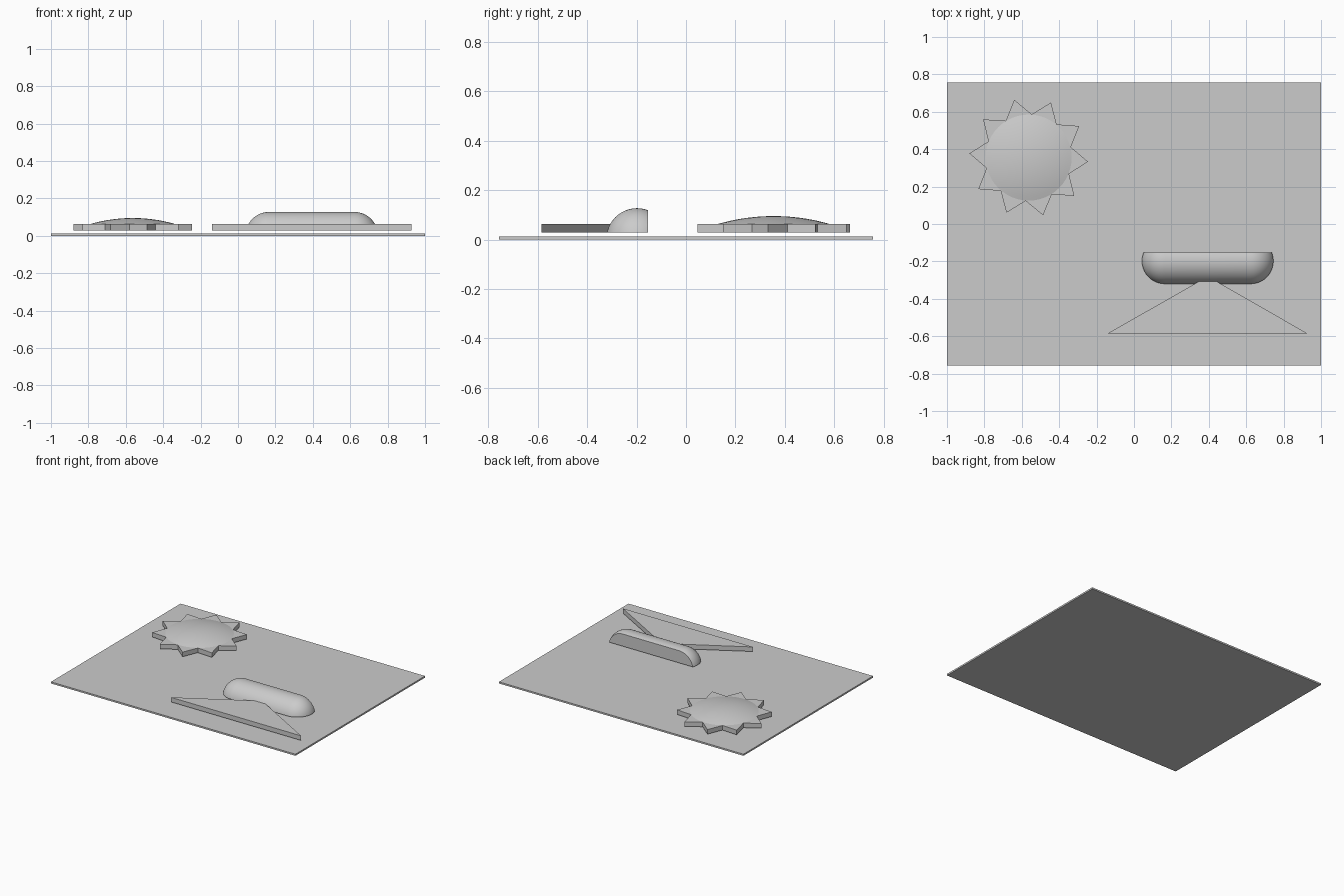
import bpy, bmesh
from math import sin, cos, asin, pi, radians
from mathutils import Vector

cube = bpy.data.objects.get("Cube")
if cube:
    bpy.data.objects.remove(cube, do_unlink=True)

grey = bpy.data.materials.new("plain grey")
grey.use_nodes = True
grey.diffuse_color = (0.6, 0.6, 0.6, 1)
grey.node_tree.nodes["Principled BSDF"].inputs["Base Color"].default_value = (0.6, 0.6, 0.6, 1)

LOW, HIGH = 0.028, 0.062      # underside and top of the raised flat shapes


def finish(bm, name, smooth=False):
    bmesh.ops.recalc_face_normals(bm, faces=bm.faces)
    mesh = bpy.data.meshes.new(name)
    bm.to_mesh(mesh)
    bm.free()
    mesh.materials.append(grey)
    obj = bpy.data.objects.new(name, mesh)
    bpy.context.collection.objects.link(obj)
    if smooth:
        bpy.ops.object.select_all(action='DESELECT')
        obj.select_set(True)
        bpy.context.view_layer.objects.active = obj
        bpy.ops.object.shade_smooth_by_angle(angle=radians(35))
    return obj


def prism(name, outline, low, high):
    bm = bmesh.new()
    face = bm.faces.new([bm.verts.new((x, y, low)) for x, y in outline])
    walls = bmesh.ops.extrude_face_region(bm, geom=[face], use_keep_orig=True)
    for v in walls["geom"]:
        if isinstance(v, bmesh.types.BMVert):
            v.co.z = high
    return finish(bm, name)


def revolve(profile, centre, axis, steps):
    bm = bmesh.new()
    verts = [bm.verts.new(Vector(p) + Vector(centre)) for p in profile]
    edges = [bm.edges.new(pair) for pair in zip(verts, verts[1:])]
    bmesh.ops.spin(bm, geom=verts + edges, cent=centre, axis=axis,
                   angle=2 * pi, steps=steps, use_merge=True)
    bmesh.ops.remove_doubles(bm, verts=bm.verts, dist=1e-5)
    return bm


# Base plate
W, D = 1.0, 0.757
prism("base_plate", [(-W, -D), (W, -D), (W, D), (-W, D)], 0, 0.012)

# Ten-pointed sun with a shallow dome on top
SX, SY = -0.563, 0.355
star = []
for i in range(20):
    r = 0.232 if i % 2 else 0.318
    a = radians(18 * i - 4)
    star.append((SX + r * cos(a), SY + r * sin(a)))
prism("sun_rays", star, LOW, HIGH)

cap_r, cap_h = 0.23, 0.033
R = (cap_r ** 2 + cap_h ** 2) / (2 * cap_h)
rim = asin(cap_r / R)
arc = [(R * sin(rim * i / 10), 0, R * cos(rim * i / 10) - R + cap_h) for i in range(11)]
finish(revolve(arc, (SX, SY, HIGH), (0, 0, 1), 48), "sun_dome", True)

# Flat triangle whose tip runs into the pill
prism("triangle", [(-0.14, -0.585), (0.927, -0.585), (0.394, -0.28)], LOW, HIGH)

# Pill with rounded ends, cut flat at the back and underneath
r, half = 0.125, 0.229
end = [(half + r * cos(pi / 2 * i / 12), r * sin(pi / 2 * i / 12), 0) for i in range(13)]
profile = end + [(-x, y, z) for x, y, z in reversed(end)]
bm = revolve(profile, (0.394, -0.198, 0.002), (1, 0, 0), 48)
for point, normal in [((0, 0, LOW), (0, 0, -1)), ((0, -0.153, 0), (0, 1, 0))]:
    cut = bmesh.ops.bisect_plane(bm, geom=bm.verts[:] + bm.edges[:] + bm.faces[:],
                                 plane_co=point, plane_no=normal, clear_outer=True)
    rim_edges = [e for e in cut["geom_cut"] if isinstance(e, bmesh.types.BMEdge)]
    bmesh.ops.contextual_create(bm, geom=rim_edges)
finish(bm, "pill", True)
